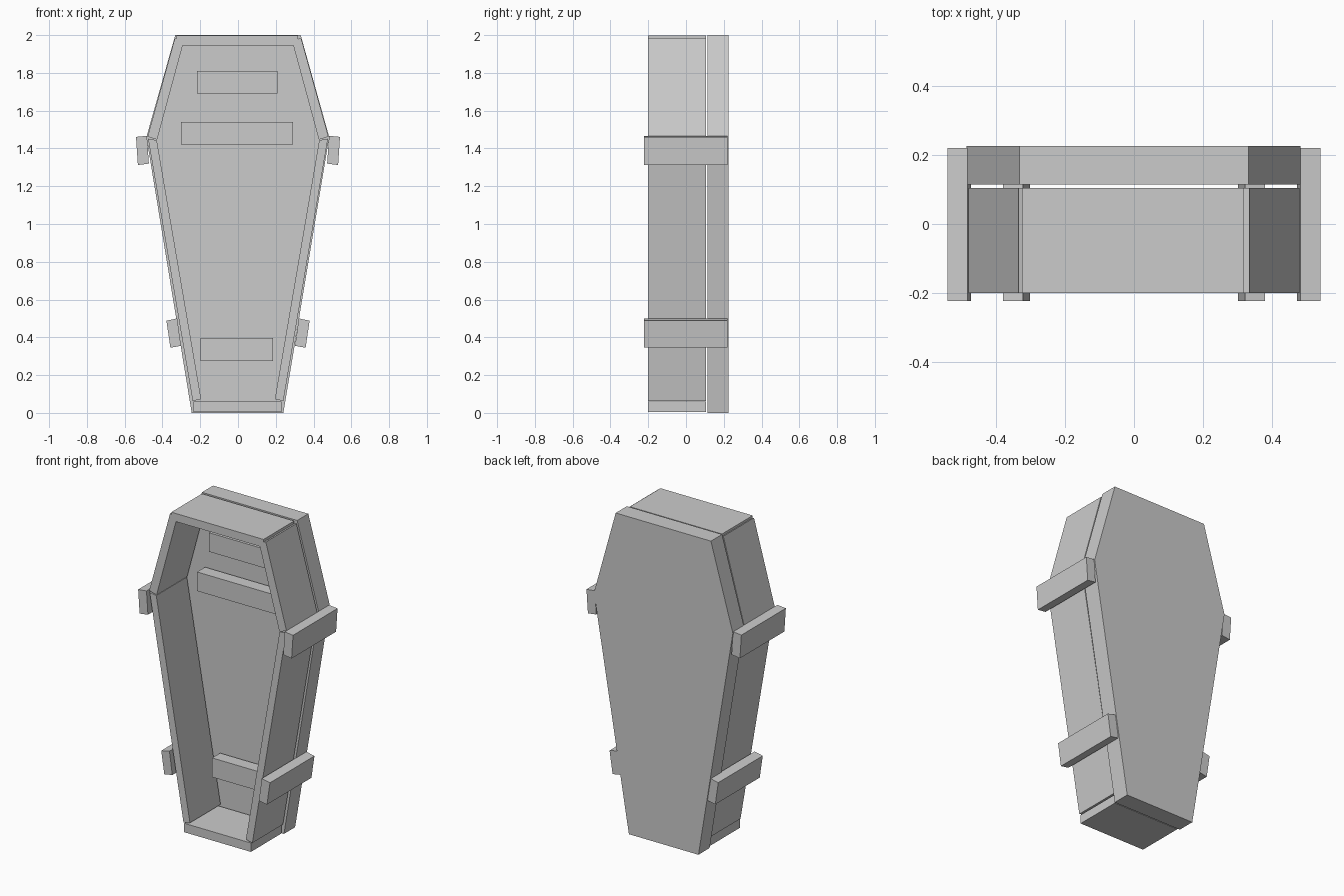
import bpy, bmesh

if "Cube" in bpy.data.objects:
    bpy.data.objects.remove(bpy.data.objects["Cube"])


def prism(name, pts, y0, y1):
    """Extrude an x-z outline from y0 to y1."""
    bm = bmesh.new()
    front = [bm.verts.new((x, y0, z)) for x, z in pts]
    face = bm.faces.new(front)
    ext = bmesh.ops.extrude_face_region(bm, geom=[face])
    for v in ext["geom"]:
        if isinstance(v, bmesh.types.BMVert):
            v.co.y = y1
    bmesh.ops.recalc_face_normals(bm, faces=bm.faces)
    mesh = bpy.data.meshes.new(name)
    bm.to_mesh(mesh)
    bm.free()
    obj = bpy.data.objects.new(name, mesh)
    bpy.context.collection.objects.link(obj)
    return obj


def rect(x0, x1, z0, z1):
    return [(x0, z0), (x1, z0), (x1, z1), (x0, z1)]


FRONT, BACK = -0.2, 0.105

# Six-sided back panel, separated from the walls by a narrow gap
prism("back_panel", [(-0.245, 0), (0.24, 0), (0.483, 1.46), (0.332, 2),
                     (-0.332, 2), (-0.485, 1.46)], 0.115, 0.226)

# End boards
prism("top_board", rect(-0.325, 0.318, 1.946, 1.997), FRONT, BACK)
prism("bottom_board", rect(-0.235, 0.23, 0.004, 0.06), FRONT, BACK)

# Side walls and the battens across them
sides = {
    "lower_wall": ([(0.24, 0.063), (0.476, 1.452), (0.43, 1.443), (0.195, 0.073)], FRONT, BACK),
    "upper_wall": ([(0.479, 1.462), (0.334, 1.985), (0.286, 1.97), (0.428, 1.447)], FRONT, BACK),
    "upper_batten": ([(0.472, 1.32), (0.53, 1.312), (0.54, 1.461), (0.482, 1.467)], -0.223, 0.22),
    "lower_batten": ([(0.302, 0.355), (0.358, 0.345), (0.379, 0.488), (0.322, 0.5)], -0.223, 0.22),
}
for name, (pts, y0, y1) in sides.items():
    for label, s in (("right", 1), ("left", -1)):
        prism(f"{label}_{name}", [(s * x, z) for x, z in pts], y0, y1)

# Inner cross slats
for name, x0, x1, z0, z1 in (("top_slat", -0.218, 0.21, 1.69, 1.81),
                             ("middle_slat", -0.303, 0.291, 1.42, 1.54),
                             ("bottom_slat", -0.198, 0.185, 0.275, 0.396)):
    prism(name, rect(x0, x1, z0, z1), 0.025, BACK)
